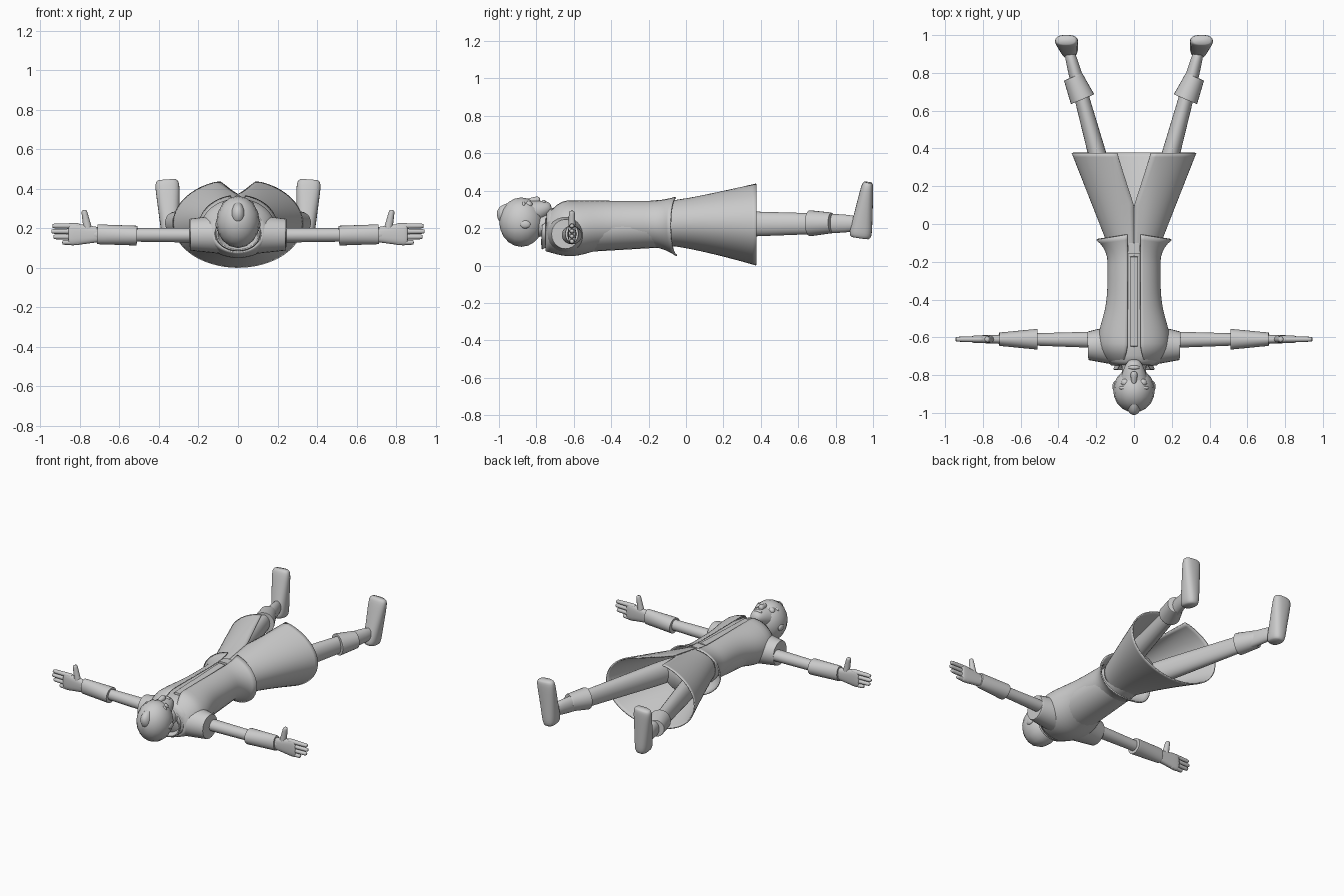
import bpy
import bmesh
from math import sin, cos, pi, asin, exp
from mathutils import Vector

if "Cube" in bpy.data.objects:
    bpy.data.objects.remove(bpy.data.objects["Cube"])

grey = (0.6, 0.6, 0.6, 1)
material = bpy.data.materials.new("plain grey")
material.use_nodes = True
material.diffuse_color = grey
material.node_tree.nodes["Principled BSDF"].inputs["Base Color"].default_value = grey

FLAT, ROUNDED, OVAL = 40, 7, 2  # how blunt the ends of a solid are


def mix(a, b, t):
    return a + (b - a) * t


def ramp(value, start, end):
    return min(max((value - start) / (end - start), 0), 1)


def bell(value, centre, spread):
    return exp(-((value - centre) / spread) ** 2)


def power(value, exponent):
    return abs(value) ** exponent * (1 if value >= 0 else -1)


def skin(name, rings, closed, mirror=False, thickness=0):
    """Join rings of points into one smooth shaded object."""
    bm = bmesh.new()
    rows = [[bm.verts.new(point) for point in ring] for ring in rings]
    count = len(rows[0])
    for row, following in zip(rows, rows[1:]):
        for i in range(count if closed else count - 1):
            j = (i + 1) % count
            bm.faces.new((row[i], row[j], following[j], following[i]))
    if closed:
        bm.faces.new(rows[0])
        bm.faces.new(rows[-1])
    bmesh.ops.recalc_face_normals(bm, faces=bm.faces)
    mesh = bpy.data.meshes.new(name)
    bm.to_mesh(mesh)
    bm.free()
    mesh.materials.append(material)
    obj = bpy.data.objects.new(name, mesh)
    bpy.context.collection.objects.link(obj)
    if mirror:
        obj.modifiers.new("mirror", "MIRROR").use_mirror_merge = False
    if thickness:
        obj.modifiers.new("thickness", "SOLIDIFY").thickness = thickness
    bpy.ops.object.select_all(action="DESELECT")
    obj.select_set(True)
    bpy.context.view_layer.objects.active = obj
    bpy.ops.object.shade_smooth_by_angle(angle=pi / 3)


def solid(name, start, end, size_start, size_end, ends=ROUNDED, square=1,
          mirror=False, rows=18, sides=24):
    """Tapered solid from start to end; each size is half width and half depth."""
    start, end = Vector(start), Vector(end)
    axis = (end - start).normalized()
    upright = abs(axis.z) > abs(axis.x) + abs(axis.y)
    side = axis.cross(Vector((0, 1, 0) if upright else (0, 0, 1))).normalized()
    up = side.cross(axis)
    rings = []
    for k in range(rows + 1):
        s = -cos(pi * k / rows)
        t = (s + 1) / 2
        scale = max(1 - abs(s) ** ends, 0) ** (1 / ends)
        scale = max(scale, 0.03)
        width = mix(size_start[0], size_end[0], t) * scale
        depth = mix(size_start[1], size_end[1], t) * scale
        ring = []
        for i in range(sides):
            angle = 2 * pi * i / sides
            ring.append(start.lerp(end, t)
                        + side * width * power(sin(angle), square)
                        + up * depth * power(cos(angle), square))
        rings.append(ring)
    skin(name, rings, True, mirror)


def ball(name, centre, size, mirror=False):
    reach = Vector((0, size[1], 0))
    section = (size[0], size[2])
    solid(name, Vector(centre) - reach, Vector(centre) + reach,
          section, section, ends=OVAL, mirror=mirror, rows=10, sides=16)


def cloth(name, first, last, profile, pull=0, rows=24, sides=56):
    """Open-fronted shell along y. The profile gives half width, low and high z,
    half the front gap and the depth of the crease; pull lifts the hem at the sides."""
    rings = []
    for k in range(rows + 1):
        t = k / rows
        y = mix(first, last, t)
        width, low, high, gap, crease = profile(y)
        opening = asin(gap / width)
        ring = []
        for i in range(sides + 1):
            angle = mix(opening, 2 * pi - opening, i / sides)
            x = width * sin(angle)
            z = mix(low, high, (1 + cos(angle)) / 2)
            if cos(angle) > 0:
                z -= crease * bell(x, 0, 0.06)
            ring.append((x, y - pull * t ** 8 * abs(sin(angle)), z))
        rings.append(ring)
    skin(name, rings, False, thickness=0.008)


# Coat
def jacket_profile(y):
    neck = ramp(y, -0.63, -0.76) ** 2
    flare = ramp(y, -0.2, -0.05) ** 2
    shoulder = bell(y, -0.62, 0.15)
    width = 0.14 + 0.05 * shoulder - 0.05 * neck + 0.06 * flare
    low = 0.1 - 0.05 * shoulder - 0.05 * flare
    high = 0.35 - 0.1 * neck + 0.02 * flare
    return width, low, high, mix(0.035, 0.07, neck), 0


def collar_profile(y):
    t = ramp(y, -0.68, -0.77)
    return mix(0.075, 0.11, t), mix(0.13, 0.085, t), mix(0.3, 0.25, t), mix(0.04, 0.09, t), 0


def skirt_profile(y):
    t = ramp(y, -0.12, 0.375)
    slit = ramp(y, 0.1, 0.375)
    return mix(0.135, 0.33, t), mix(0.11, 0, t ** 1.3), mix(0.34, 0.45, t), mix(0.001, 0.09, slit), 0.03 * t


cloth("jacket", -0.75, -0.05, jacket_profile, pull=0.035)
cloth("collar", -0.68, -0.77, collar_profile)
cloth("coat_skirt", -0.12, 0.375, skirt_profile)
solid("shoulder_caps", (0.08, -0.64, 0.17), (0.245, -0.645, 0.168),
      (0.11, 0.1), (0.075, 0.08), ends=FLAT, mirror=True)

# Body and clothing under the coat
solid("torso", (0, -0.75, 0.19), (0, 0.1, 0.22), (0.16, 0.13), (0.12, 0.11))
solid("shirt_placket", (0, -0.65, 0.32), (0, -0.17, 0.335),
      (0.022, 0.01), (0.022, 0.01), ends=FLAT, square=0.4)
solid("belt_buckle", (0, -0.16, 0.335), (0, -0.1, 0.335),
      (0.033, 0.014), (0.033, 0.014), ends=FLAT, square=0.3)

# Arms and hands
solid("arms", (0.15, -0.613, 0.165), (0.75, -0.61, 0.168), (0.045, 0.038), (0.025, 0.032), mirror=True)
solid("sleeve_cuffs", (0.51, -0.61, 0.163), (0.715, -0.61, 0.17),
      (0.055, 0.05), (0.035, 0.05), ends=FLAT, mirror=True)
solid("palms", (0.69, -0.61, 0.168), (0.86, -0.61, 0.17),
      (0.023, 0.036), (0.02, 0.06), square=0.75, mirror=True)
fingers = {"index_fingers": 0.94, "middle_fingers": 0.945, "ring_fingers": 0.935, "little_fingers": 0.89}
for order, (name, tip) in enumerate(fingers.items()):
    z = mix(0.212, 0.129, order / 3)
    solid(name, (0.8, -0.61, z), (tip, -0.61, z), (0.016, 0.015), (0.013, 0.012),
          mirror=True, sides=12)
solid("thumbs", (0.755, -0.61, 0.17), (0.78, -0.61, 0.292), (0.024, 0.02), (0.014, 0.016),
      mirror=True, sides=12)

# Legs and boots
solid("legs", (0.08, -0.05, 0.22), (0.345, 0.92, 0.225), (0.06, 0.08), (0.032, 0.048), mirror=True)
solid("boot_cuffs", (0.272, 0.66, 0.226), (0.323, 0.78, 0.228),
      (0.067, 0.07), (0.052, 0.055), ends=FLAT, mirror=True)
solid("feet", (0.34, 0.93, 0.145), (0.36, 0.973, 0.447),
      (0.044, 0.064), (0.064, 0.03), square=0.8, mirror=True)

# Head, hair and face
solid("neck", (0, -0.87, 0.21), (0, -0.65, 0.22), (0.06, 0.06), (0.07, 0.06))
ball("skull", (0, -0.88, 0.232), (0.11, 0.118, 0.132))
solid("face", (0, -0.92, 0.25), (0, -0.72, 0.315), (0.105, 0.1), (0.04, 0.035), ends=4)
solid("hair_ridge", (0, -1, 0.24), (0, -0.86, 0.33), (0.05, 0.08), (0.015, 0.03), ends=OVAL)
solid("nose", (0, -0.86, 0.342), (0, -0.78, 0.352), (0.01, 0.012), (0.022, 0.022), ends=3)
ball("lips", (0, -0.76, 0.338), (0.03, 0.012, 0.013))
ball("eyes", (0.045, -0.84, 0.325), (0.024, 0.02, 0.02), mirror=True)
ball("brows", (0.045, -0.868, 0.325), (0.035, 0.012, 0.018), mirror=True)
ball("ears", (0.102, -0.86, 0.22), (0.012, 0.028, 0.022), mirror=True)
